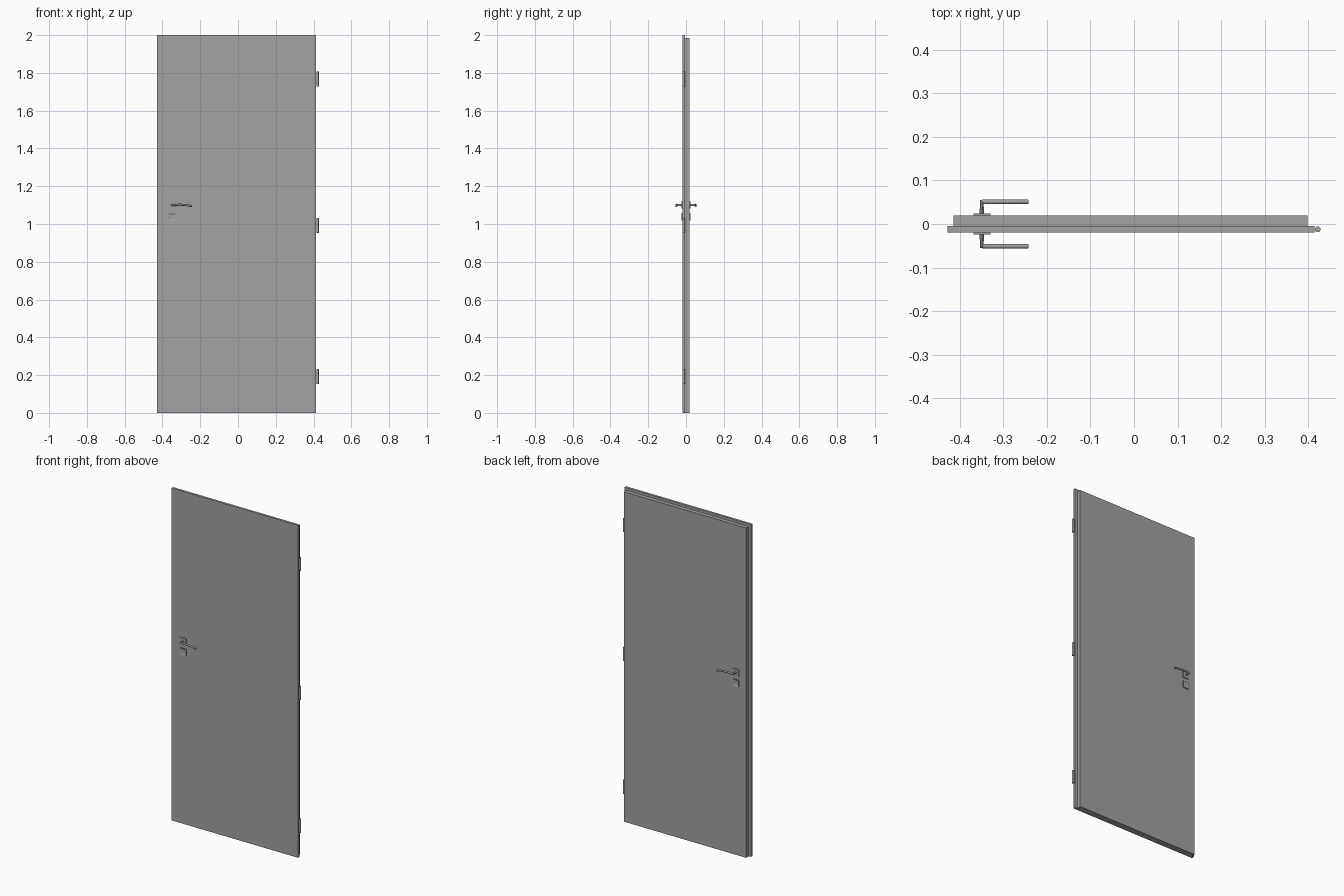
import bpy, bmesh, math

if "Cube" in bpy.data.objects:
    bpy.data.objects.remove(bpy.data.objects["Cube"])

grey = bpy.data.materials.new("grey")
grey.diffuse_color = (0.36, 0.36, 0.36, 1)
grey.use_nodes = True
grey.node_tree.nodes["Principled BSDF"].inputs["Base Color"].default_value = grey.diffuse_color


def box(name, x0, x1, y0, y1, z0, z1):
    bpy.ops.mesh.primitive_cube_add(size=1, location=((x0 + x1) / 2, (y0 + y1) / 2, (z0 + z1) / 2))
    ob = bpy.context.object
    ob.name = name
    ob.scale = (x1 - x0, y1 - y0, z1 - z0)
    bpy.ops.object.transform_apply(location=False, rotation=False, scale=True)
    ob.data.materials.append(grey)
    return ob


def recess(ob, side, border, depth):
    """Inset the outward face and push it in."""
    bm = bmesh.new()
    bm.from_mesh(ob.data)
    face = max(bm.faces, key=lambda f: f.normal.y * side)
    bmesh.ops.inset_region(bm, faces=[face], thickness=border)
    for v in face.verts:
        v.co.y -= side * depth
    bm.to_mesh(ob.data)
    bm.free()


def lever(name, side):
    """Round bar: straight neck, mitred corner, gently waved grip."""
    pts = [(-0.349, side * 0.019, 1.100), (-0.349, side * 0.051, 1.100)]
    for i in range(1, 13):
        t = i / 12
        z = 1.100 + 0.003 * math.sin(math.pi * t) - 0.005 * t * t
        pts.append((-0.349 + 0.106 * t, side * 0.051, z))
    cu = bpy.data.curves.new(name, 'CURVE')
    cu.dimensions = '3D'
    cu.bevel_depth = 0.0055
    cu.bevel_resolution = 3
    cu.use_fill_caps = True
    sp = cu.splines.new('POLY')
    sp.points.add(len(pts) - 1)
    for p, co in zip(sp.points, pts):
        p.co = (*co, 1)
    ob = bpy.data.objects.new(name, cu)
    bpy.context.collection.objects.link(ob)
    bpy.ops.object.select_all(action='DESELECT')
    ob.select_set(True)
    bpy.context.view_layer.objects.active = ob
    bpy.ops.object.convert(target='MESH')
    ob = bpy.context.object
    ob.name = name
    ob.data.materials.clear()
    ob.data.materials.append(grey)
    bpy.ops.object.shade_smooth_by_angle(angle=math.radians(40))


# Rebated door leaf: wide front layer, smaller back layer
box("front_panel", -0.428, 0.414, -0.0195, -0.005, 0, 2.0)
box("back_panel", -0.414, 0.398, -0.005, 0.0195, 0, 1.985)

# Handles, rosettes and keyhole plates on both faces
for label, s in (("front", -1), ("back", 1)):
    ya, yb = sorted((s * 0.0195, s * 0.0245))
    box(label + "_handle_rosette", -0.368, -0.329, ya, yb, 1.081, 1.120)
    key = box(label + "_keyhole_plate", -0.368, -0.329, ya, yb, 1.018, 1.057)
    recess(key, s, 0.012, 0.003)
    lever(label + "_lever", s)

# Hinge barrels
for i, z in enumerate((0.192, 0.992, 1.767)):
    bpy.ops.mesh.primitive_cylinder_add(vertices=24, radius=0.0065, depth=0.08,
                                        location=(0.4215, -0.0122, z))
    ob = bpy.context.object
    ob.name = "hinge_%d" % (i + 1)
    ob.data.materials.append(grey)
    bpy.ops.object.shade_smooth_by_angle(angle=math.radians(40))
